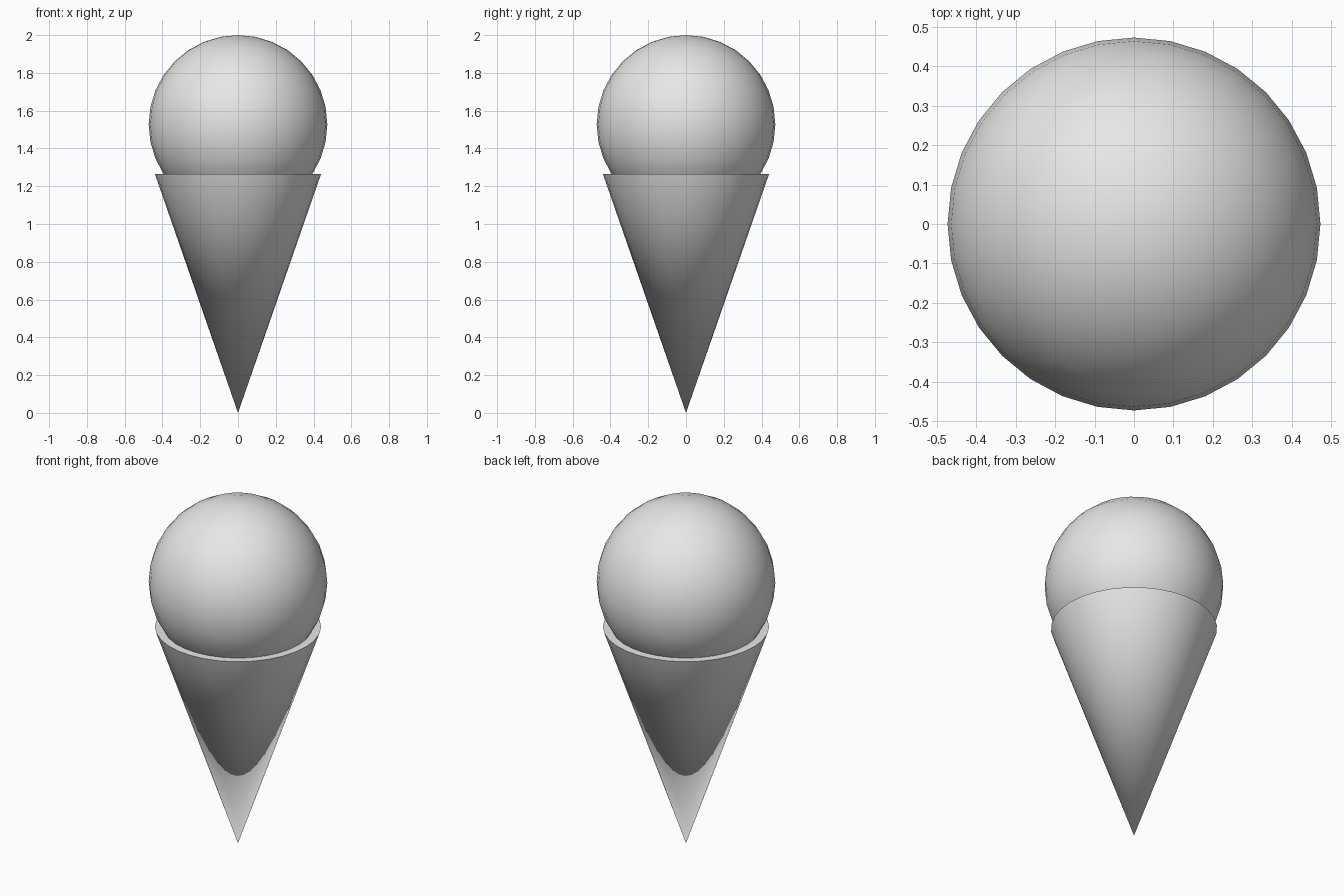
import bpy
import math

cube = bpy.data.objects.get("Cube")
if cube:
    bpy.data.objects.remove(cube, do_unlink=True)

SIDES = 32
HEIGHT = 2.0
SCOOP_RADIUS = 0.473
CONE_RADIUS = 0.44
CONE_HEIGHT = 1.265

# One plain grey for the whole model
grey = bpy.data.materials.new("light grey")
grey.use_nodes = True
colour = (0.8, 0.8, 0.8, 1.0)
grey.diffuse_color = colour
grey.node_tree.nodes["Principled BSDF"].inputs["Base Color"].default_value = colour


def finish(name):
    """Name, colour and smooth the part just added."""
    part = bpy.context.object
    part.name = name
    part.data.materials.append(grey)
    bpy.ops.object.shade_smooth_by_angle(angle=math.radians(30))
    return part


# Round scoop sunk into the mouth of the cone
bpy.ops.mesh.primitive_uv_sphere_add(
    segments=SIDES, ring_count=SIDES // 2, radius=SCOOP_RADIUS,
    location=(0, 0, HEIGHT - SCOOP_RADIUS))
finish("scoop")

# Cone standing on its tip, closed by a flat top
bpy.ops.mesh.primitive_cone_add(
    vertices=SIDES, radius1=0, radius2=CONE_RADIUS, depth=CONE_HEIGHT,
    end_fill_type='NGON', location=(0, 0, CONE_HEIGHT / 2))
finish("cone")
